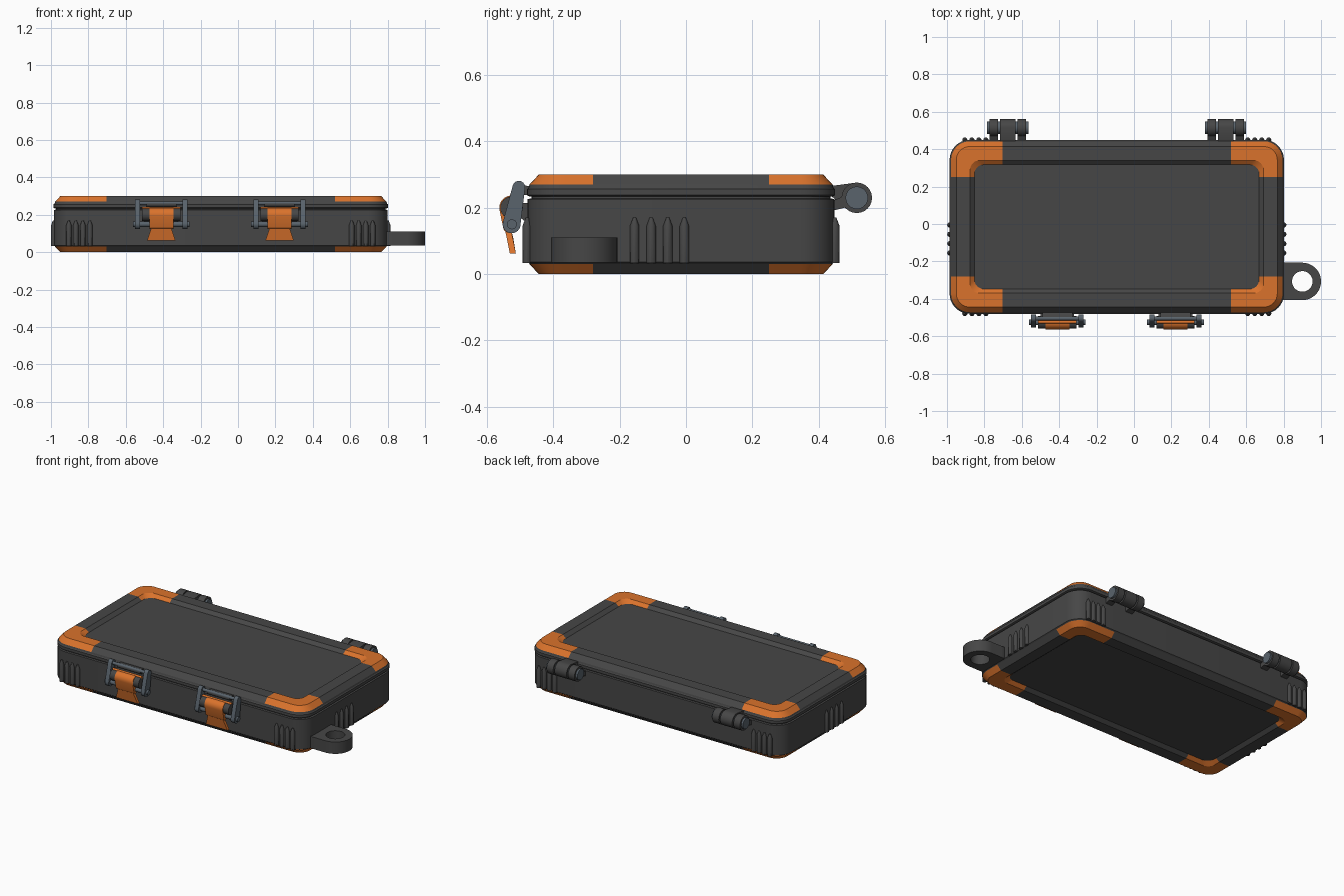
import bpy, bmesh, math
from mathutils import Vector

old = bpy.data.objects.get("Cube")
if old:
    bpy.data.objects.remove(old, do_unlink=True)


def material(name, rgb):
    m = bpy.data.materials.new(name)
    m.use_nodes = True
    m.diffuse_color = (*rgb, 1)
    bsdf = m.node_tree.nodes["Principled BSDF"]
    bsdf.inputs["Base Color"].default_value = (*rgb, 1)
    bsdf.inputs["Roughness"].default_value = 0.6
    return m


GREY = material("dark grey", (0.062, 0.062, 0.062))
ORANGE = material("orange", (0.70, 0.17, 0.025))
STEEL = material("steel blue", (0.10, 0.125, 0.15))

CX, CY = -0.092, -0.015        # case centre
HX, HY = 0.892, 0.463          # case half sizes
HEIGHT = 0.30
parts = []


def finish(name, bm, *mats):
    bmesh.ops.recalc_face_normals(bm, faces=bm.faces)
    me = bpy.data.meshes.new(name)
    bm.to_mesh(me)
    bm.free()
    for m in mats:
        me.materials.append(m)
    ob = bpy.data.objects.new(name, me)
    bpy.context.collection.objects.link(ob)
    parts.append(ob)
    return ob


def outline(inset, z, steps=8):
    """Rounded rectangle around the case, moved inwards."""
    r = max(0.05, 0.105 - inset)
    pts = []
    for q, (sx, sy) in enumerate([(1, 1), (-1, 1), (-1, -1), (1, -1)]):
        for i in range(steps + 1):
            a = math.pi / 2 * (q + i / steps)
            pts.append(Vector((CX + sx * (HX - inset - r) + r * math.cos(a),
                               CY + sy * (HY - inset - r) + r * math.sin(a), z)))
    return pts


def loft(profile, caps=True):
    bm = bmesh.new()
    rings = [[bm.verts.new(p) for p in outline(i, z)] for i, z in profile]
    n = len(rings[0])
    for a, b in zip(rings, rings[1:]):
        for i in range(n):
            j = (i + 1) % n
            bm.faces.new((a[i], a[j], b[j], b[i]))
    if caps:
        bm.faces.new(rings[0])
        bm.faces.new(rings[-1])
    return bm


def hull(name, pts, mat):
    """Convex solid around points."""
    bm = bmesh.new()
    for p in pts:
        bm.verts.new(p)
    res = bmesh.ops.convex_hull(bm, input=bm.verts)
    loose = [v for v in res["geom_interior"] if isinstance(v, bmesh.types.BMVert)]
    bmesh.ops.delete(bm, geom=loose, context="VERTS")
    bmesh.ops.dissolve_limit(bm, angle_limit=0.01, verts=bm.verts, edges=bm.edges)
    return finish(name, bm, mat)


def link(name, x0, x1, circles, mat, n=24):
    """Rounded bar: circles (y, z, radius) joined and extruded along x."""
    return hull(name, [(x, y + r * math.cos(math.tau * i / n), z + r * math.sin(math.tau * i / n))
                       for x in (x0, x1) for y, z, r in circles for i in range(n)], mat)


# Case shells
finish("base_shell", loft([(0.008, 0.03), (0, 0.036), (0, 0.226), (0.01, 0.228)]), GREY)
finish("seal", loft([(0.012, 0.225), (0.012, 0.24)]), GREY)
finish("lid_shell", loft([(0.006, 0.234), (-0.002, 0.238), (-0.002, 0.256),
                          (0.003, 0.26), (0.006, 0.27)]), GREY)

# Raised rims with orange corner guards, and the recessed panels
rim_profile = [(0.006, 0.27), (0.034, 0.30), (0.108, 0.30), (0.132, 0.28)]
panel_profile = [(0.13, 0.262), (0.13, 0.281)]
CORNER_X, CORNER_Y = 0.61, 0.265
for side in ("top", "bottom"):
    def place(profile):
        return [(i, z if side == "top" else HEIGHT - z) for i, z in profile]
    bm = loft(place(rim_profile), caps=False)
    for s in (-1, 1):
        for co, no in (((CX + s * CORNER_X, 0, 0), (1, 0, 0)),
                       ((0, CY + s * CORNER_Y, 0), (0, 1, 0))):
            bmesh.ops.bisect_plane(bm, geom=bm.verts[:] + bm.edges[:] + bm.faces[:],
                                   plane_co=co, plane_no=no)
    for f in bm.faces:
        c = f.calc_center_median()
        f.material_index = int(abs(c.x - CX) > CORNER_X and abs(c.y - CY) > CORNER_Y)
    rim = finish(side + "_rim", bm, GREY, ORANGE)
    # open strips need their outside to face away from the case
    flat = max(rim.data.polygons, key=lambda p: abs(p.normal.z))
    if (flat.normal.z > 0) != (side == "top"):
        rim.data.flip_normals()
    finish(side + "_panel", loft(place(panel_profile)), GREY)


# Grip ribs with pointed tops
def rib(name, x, y):
    r, n = 0.014, 12
    pts = [(x + r * math.cos(math.tau * i / n), y + r * math.sin(math.tau * i / n), z)
           for z in (0.034, 0.145) for i in range(n)]
    pts += [(x + r / 3 * math.cos(math.tau * i / n), y + r / 3 * math.sin(math.tau * i / n), 0.17)
            for i in range(n)]
    hull(name, pts, GREY)


for k in range(4):
    for s, end in ((-1, "right"), (1, "left")):
        rib(end + "_rib", CX + s * (HX + 0.001), -0.155 + 0.05 * k)
        for t, face in ((-1, "front"), (1, "back")):
            rib(f"{face}_{end}_rib", CX + s * (0.70 + 0.0375 * k), CY + t * (HY + 0.001))

# Carry loop
bm = bmesh.new()
n = 48
rings = []
for z in (0.035, 0.11):
    inner, outer = [], []
    for i in range(n):
        a = math.tau * i / n
        c, s = math.cos(a), math.sin(a)
        d = 0.1 if c > -1e-6 else min(0.12 / -c, 0.1 / max(abs(s), 1e-6))
        for ring, r in ((inner, 0.055), (outer, d)):
            ring.append(bm.verts.new((0.90 + r * c, -0.307 + r * s, z)))
    rings += [inner, outer]
low_in, low_out, top_in, top_out = rings
for a, b in ((low_in, low_out), (low_out, top_out), (top_out, top_in), (top_in, low_in)):
    for i in range(n):
        j = (i + 1) % n
        bm.faces.new((a[i], a[j], b[j], b[i]))
finish("carry_loop", bm, GREY)

# Hinges
for cx in (-0.675, 0.49):
    pin = (0.515, 0.23)
    link("hinge_lid_arm", cx - 0.042, cx + 0.042, [(*pin, 0.046), (0.44, 0.252, 0.014)], GREY)
    link("hinge_pin", cx - 0.11, cx + 0.11, [(*pin, 0.034)], STEEL)
    for s in (-1, 1):
        a, b = sorted((cx + s * 0.052, cx + s * 0.098))
        link("hinge_barrel", a, b, [(*pin, 0.046)], GREY)
        link("hinge_base_arm", a, b, [(*pin, 0.02), (0.44, 0.205, 0.014)], GREY)

# Latches
for cx in (-0.41, 0.222):
    link("latch_lid_bracket", cx - 0.08, cx + 0.08, [(-0.47, 0.25, 0.014), (-0.502, 0.256, 0.014)], GREY)
    link("latch_top_pin", cx - 0.12, cx + 0.12, [(-0.505, 0.262, 0.01)], STEEL)
    link("latch_base_mount", cx - 0.09, cx + 0.09, [(-0.47, 0.185, 0.03), (-0.50, 0.195, 0.02)], GREY)
    link("latch_roller", cx - 0.102, cx + 0.102, [(-0.526, 0.20, 0.034)], GREY)
    link("latch_crossbar", cx - 0.102, cx + 0.102, [(-0.524, 0.234, 0.008)], ORANGE)
    link("latch_lower_pin", cx - 0.152, cx + 0.152, [(-0.525, 0.15, 0.015)], STEEL)
    for s in (-1, 1):
        a, b = sorted((cx + s * 0.113, cx + s * 0.14))
        link("latch_side_link", a, b, [(-0.504, 0.262, 0.019), (-0.526, 0.15, 0.027)], STEEL)
    link("latch_lever", cx - 0.064, cx + 0.064, [(-0.526, 0.20, 0.037), (-0.536, 0.14, 0.015)], ORANGE)
    hull("latch_lever_grip", [(cx + s * w, y + t * 0.009, z) for s in (-1, 1) for t in (-1, 1)
                              for w, y, z in ((0.05, -0.538, 0.14), (0.052, -0.53, 0.11),
                                              (0.076, -0.522, 0.062))], ORANGE)

# Smooth curved faces, keep edges sharp
for ob in bpy.context.selected_objects:
    ob.select_set(False)
for ob in parts:
    ob.select_set(True)
bpy.context.view_layer.objects.active = parts[0]
bpy.ops.object.shade_smooth_by_angle(angle=math.radians(30))
